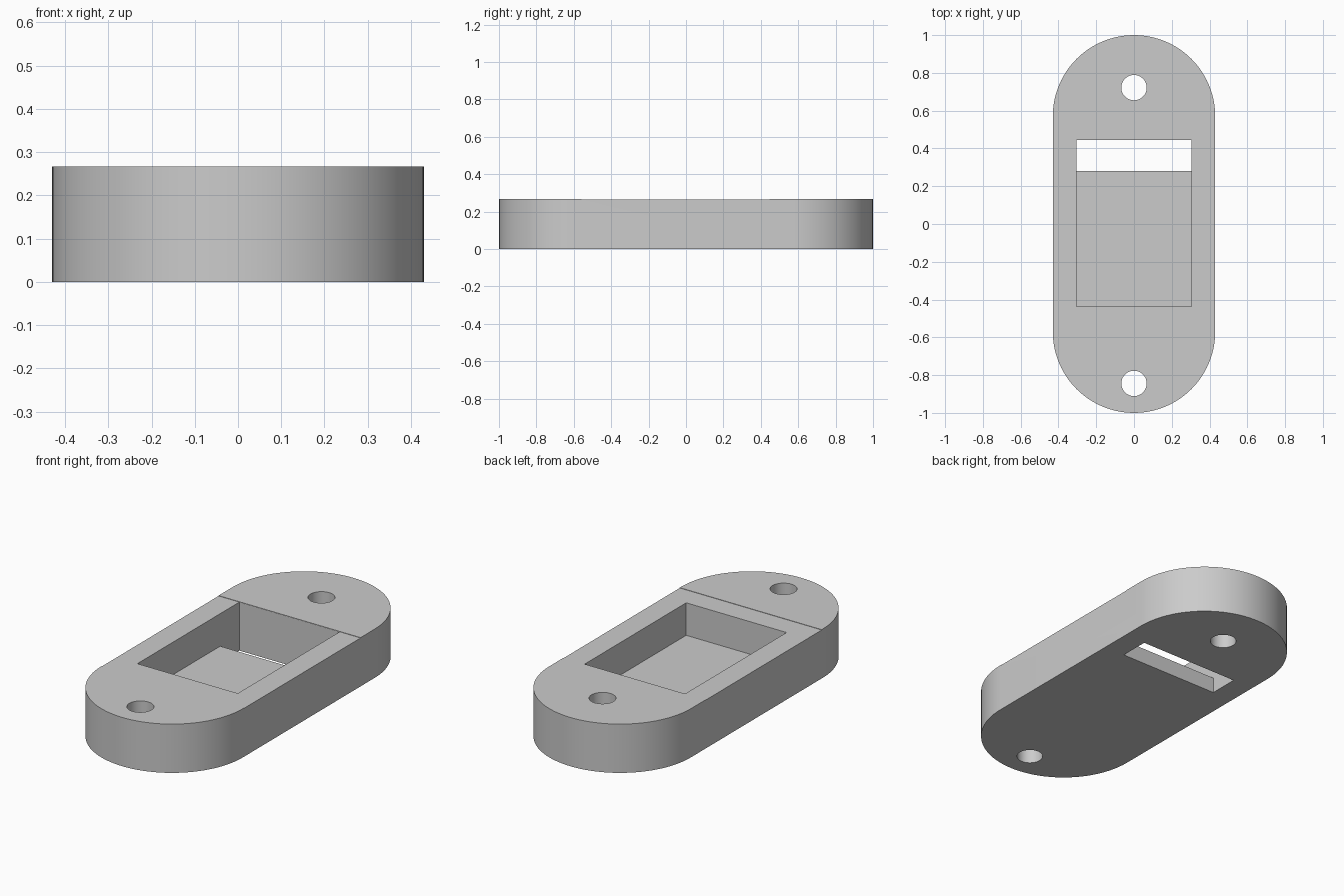
import bpy, bmesh, math

if "Cube" in bpy.data.objects:
    bpy.data.objects.remove(bpy.data.objects["Cube"], do_unlink=True)

HEIGHT, RADIUS, CENTRE = 0.267, 0.43, 0.57
FLOOR = 0.087

grey = bpy.data.materials.new("light_grey")
grey.use_nodes = True
grey.diffuse_color = (0.6, 0.6, 0.6, 1)
grey.node_tree.nodes["Principled BSDF"].inputs["Base Color"].default_value = (0.6, 0.6, 0.6, 1)


def prism(name, outline, z0, z1):
    """Extrude a flat outline from z0 up to z1."""
    bm = bmesh.new()
    face = bm.faces.new([bm.verts.new((x, y, z0)) for x, y in outline])
    top = bmesh.ops.extrude_face_region(bm, geom=[face])["geom"]
    verts = [v for v in top if isinstance(v, bmesh.types.BMVert)]
    bmesh.ops.translate(bm, vec=(0, 0, z1 - z0), verts=verts)
    bmesh.ops.recalc_face_normals(bm, faces=bm.faces)
    mesh = bpy.data.meshes.new(name)
    bm.to_mesh(mesh)
    bm.free()
    mesh.materials.append(grey)
    obj = bpy.data.objects.new(name, mesh)
    bpy.context.collection.objects.link(obj)
    return obj


def arc(cy, radius, start, sweep, steps):
    angles = [start + sweep * i / steps for i in range(steps + 1)]
    return [(radius * math.cos(a), cy + radius * math.sin(a)) for a in angles]


def rect(half_x, y0, y1):
    return [(-half_x, y0), (half_x, y0), (half_x, y1), (-half_x, y1)]


def cut(body, cutter):
    """Subtract the cutter from the body and discard it."""
    cutter.hide_render = True
    mod = body.modifiers.new("cut", "BOOLEAN")
    mod.operation, mod.solver, mod.object = "DIFFERENCE", "EXACT", cutter
    bpy.context.view_layer.objects.active = body
    bpy.ops.object.modifier_apply(modifier=mod.name)
    bpy.data.objects.remove(cutter, do_unlink=True)


# Rounded body
outline = arc(CENTRE, RADIUS, 0, math.pi, 48) + arc(-CENTRE, RADIUS, math.pi, math.pi, 48)
body = prism("housing_body", outline, 0, HEIGHT)

# Hairline step between the middle and the raised ends
cut(body, prism("step_cutter", rect(0.6, -0.56, 0.446), HEIGHT - 0.002, 0.4))

# Pocket with a floor, and the slot through the floor at its back
cut(body, prism("pocket_cutter", rect(0.304, -0.436, 0.445), FLOOR, 0.4))
cut(body, prism("slot_cutter", rect(0.304, 0.28, 0.445), -0.1, 0.2))

# Screw holes
for y in (0.722, -0.844):
    cut(body, prism("hole_cutter", arc(y, 0.067, 0, math.tau * 47 / 48, 47), -0.1, 0.4))

bpy.ops.object.select_all(action="DESELECT")
body.select_set(True)
bpy.context.view_layer.objects.active = body
bpy.ops.object.shade_smooth_by_angle(angle=math.radians(30))
